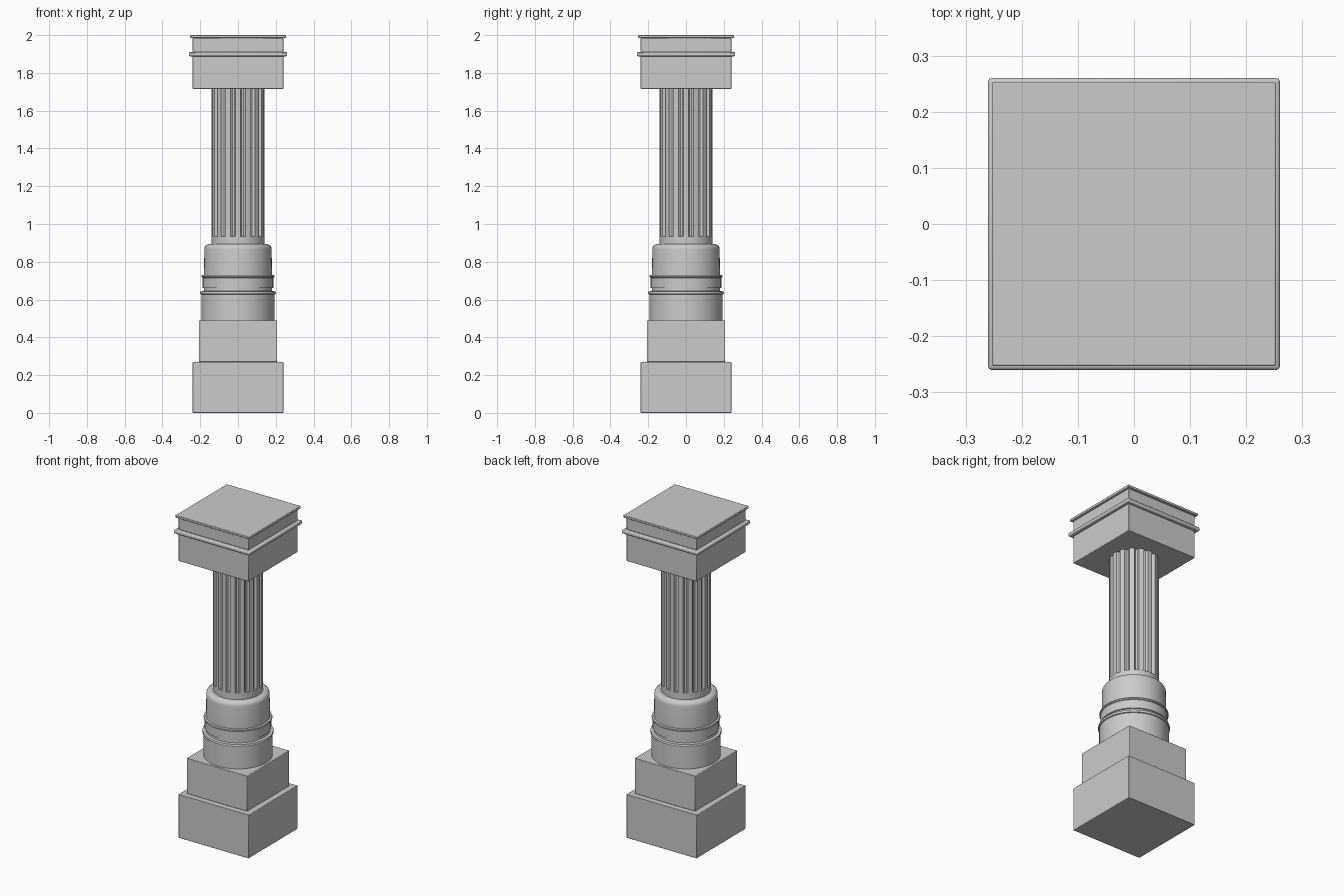
import bpy, bmesh, math

if "Cube" in bpy.data.objects:
    bpy.data.objects.remove(bpy.data.objects["Cube"])


def finish(name, bm, angle=30, bevel=0.0):
    bmesh.ops.recalc_face_normals(bm, faces=bm.faces)
    me = bpy.data.meshes.new(name)
    bm.to_mesh(me)
    bm.free()
    ob = bpy.data.objects.new(name, me)
    bpy.context.collection.objects.link(ob)
    if bevel:
        mod = ob.modifiers.new("edge_bevel", 'BEVEL')
        mod.width = bevel
        mod.segments = 2
    bpy.ops.object.select_all(action='DESELECT')
    ob.select_set(True)
    bpy.context.view_layer.objects.active = ob
    bpy.ops.object.shade_smooth_by_angle(angle=math.radians(angle))
    return ob


def block(name, half, z0, z1, bevel=0.003):
    bm = bmesh.new()
    bmesh.ops.create_cube(bm, size=1)
    for v in bm.verts:
        v.co = (v.co.x * 2 * half, v.co.y * 2 * half,
                z0 + (v.co.z + 0.5) * (z1 - z0))
    return finish(name, bm, bevel=bevel)


def loft(name, rings):
    """Skin a stack of equal-length vertex rings and cap both ends."""
    bm = bmesh.new()
    rows = [[bm.verts.new(p) for p in ring] for ring in rings]
    n = len(rows[0])
    for a, b in zip(rows, rows[1:]):
        for i in range(n):
            j = (i + 1) % n
            bm.faces.new((a[i], a[j], b[j], b[i]))
    bm.faces.new(rows[0])
    bm.faces.new(rows[-1])
    return finish(name, bm)


def circle(r, z, n=48):
    return [(r * math.cos(2 * math.pi * i / n), r * math.sin(2 * math.pi * i / n), z)
            for i in range(n)]


# Square pedestal
block("plinth", 0.24, 0.0, 0.27)
block("upper_plinth", 0.207, 0.27, 0.49)

# Turned base with raised bands and a rounded shoulder
profile = [(0.194, 0.49), (0.194, 0.627), (0.199, 0.629), (0.201, 0.636), (0.199, 0.643),
           (0.181, 0.645), (0.181, 0.66), (0.187, 0.662), (0.187, 0.715),
           (0.191, 0.717), (0.193, 0.723), (0.191, 0.729), (0.180, 0.731),
           (0.178, 0.865)]
for k in range(1, 6):
    a = math.radians(18 * k)
    profile.append((0.152 + 0.026 * math.cos(a), 0.868 + 0.026 * math.sin(a)))
loft("turned_base", [circle(r, z) for r, z in profile])

# Shaft: plain foot, then flutes up to the capital
R, FLUTES = 0.14, 16
loft("shaft_foot", [circle(R, 0.89), circle(R, 0.935)])
section = []
for i in range(FLUTES):
    for t, depth in ((-0.25, 0), (-0.2, 0.009), (-0.1, 0.014), (0.1, 0.014),
                     (0.2, 0.009), (0.25, 0), (0.5, 0)):
        a = 2 * math.pi * (i + 0.5 + t) / FLUTES
        section.append(((R - depth) * math.cos(a), (R - depth) * math.sin(a)))
loft("fluted_shaft", [[(x, y, z) for x, y in section] for z in (0.935, 1.715)])

# Square capital
block("capital_block", 0.24, 1.715, 1.888)
block("capital_band", 0.26, 1.888, 1.91, 0.006)
block("capital_neck", 0.24, 1.91, 1.985)
block("top_slab", 0.253, 1.985, 2.0)
